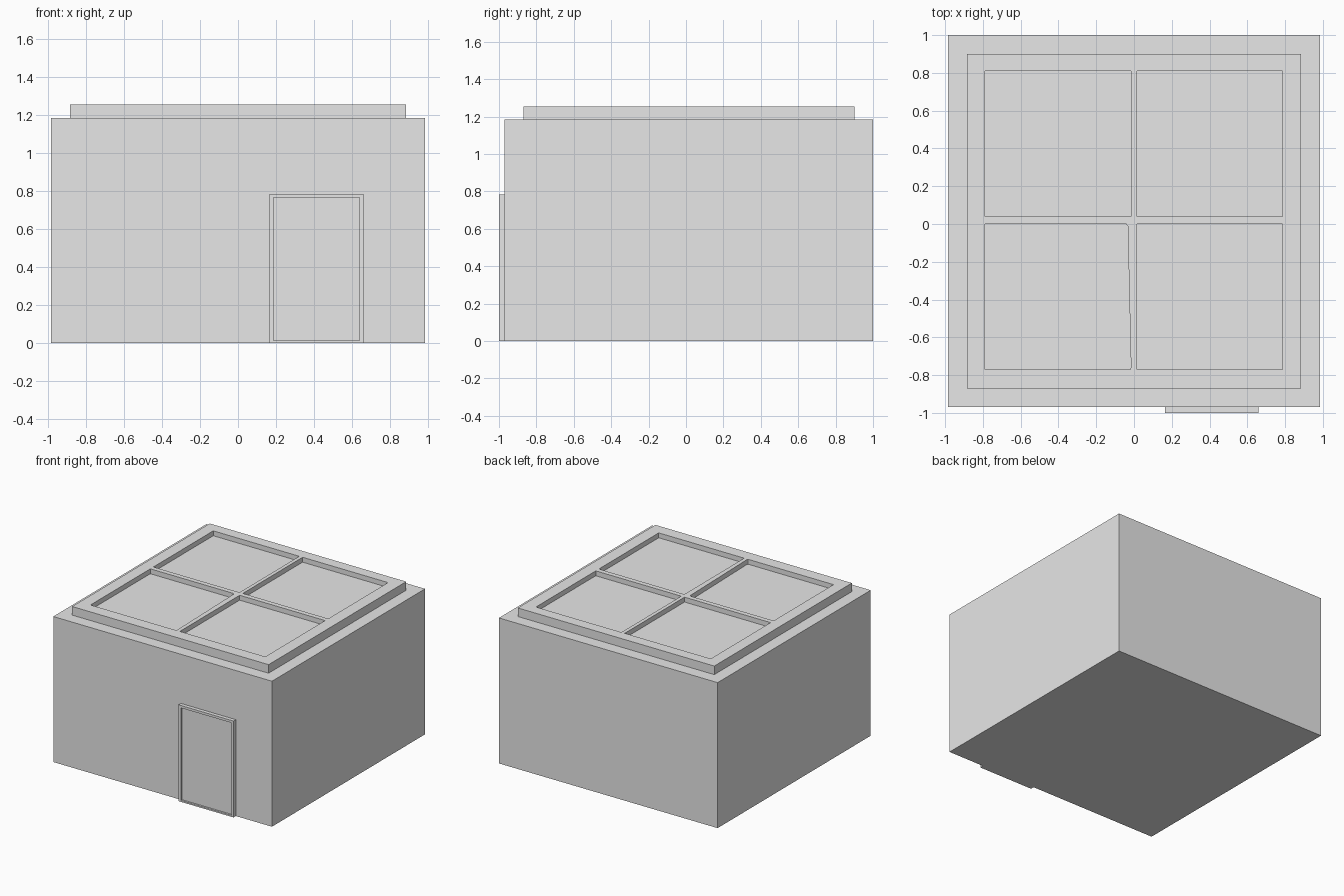
import bpy
import bmesh

if "Cube" in bpy.data.objects:
    bpy.data.objects.remove(bpy.data.objects["Cube"])

grey = bpy.data.materials.new("plain_grey")
grey.diffuse_color = (0.8, 0.8, 0.8, 1.0)
grey.use_nodes = True
grey.node_tree.nodes["Principled BSDF"].inputs["Base Color"].default_value = grey.diffuse_color


def make_object(name, bm):
    bmesh.ops.recalc_face_normals(bm, faces=bm.faces[:])
    mesh = bpy.data.meshes.new(name)
    bm.to_mesh(mesh)
    bm.free()
    mesh.materials.append(grey)
    obj = bpy.data.objects.new(name, mesh)
    bpy.context.collection.objects.link(obj)
    return obj


def add_prism(bm, outline, z0, z1):
    """Extrude a flat xy outline from z0 up to z1."""
    face = bm.faces.new([bm.verts.new((x, y, z0)) for x, y in outline])
    ext = bmesh.ops.extrude_face_region(bm, geom=[face])["geom"]
    for v in ext:
        if isinstance(v, bmesh.types.BMVert):
            v.co.z = z1


def rect(x0, x1, y0, y1):
    return [(x0, y0), (x1, y0), (x1, y1), (x0, y1)]


def box(name, x0, x1, y0, y1, z0, z1):
    bm = bmesh.new()
    add_prism(bm, rect(x0, x1, y0, y1), z0, z1)
    return make_object(name, bm)


def cut(target, cutter):
    mod = target.modifiers.new("cut", 'BOOLEAN')
    mod.operation = 'DIFFERENCE'
    mod.solver = 'EXACT'
    mod.object = cutter
    bpy.context.view_layer.objects.active = target
    bpy.ops.object.modifier_apply(modifier=mod.name)
    bpy.data.objects.remove(cutter)


# Main block
box("house_body", -0.985, 0.985, -0.97, 1.0, 0.0, 1.185)

# Roof slab with four sunken panels, one with a slightly slanted edge
roof = box("roof_frame", -0.885, 0.885, -0.87, 0.90, 1.185, 1.255)
panels = [
    rect(-0.79, -0.015, 0.04, 0.81),
    rect(0.015, 0.785, 0.04, 0.81),
    rect(0.015, 0.785, -0.77, 0.0),
    [(-0.79, -0.77), (-0.02, -0.77), (-0.016, -0.76),
     (-0.033, -0.012), (-0.042, 0.0), (-0.79, 0.0)],
]
bm = bmesh.new()
for outline in panels:
    add_prism(bm, outline, 1.215, 1.35)
cutter = make_object("panel_cutter", bm)
cutter.hide_render = True
cut(roof, cutter)

# Door slab with a shallow recessed leaf
door = box("door", 0.165, 0.66, -1.0, -0.97, 0.0, 0.785)
cutter = box("door_cutter", 0.186, 0.64, -1.1, -0.985, 0.012, 0.765)
cutter.hide_render = True
cut(door, cutter)
